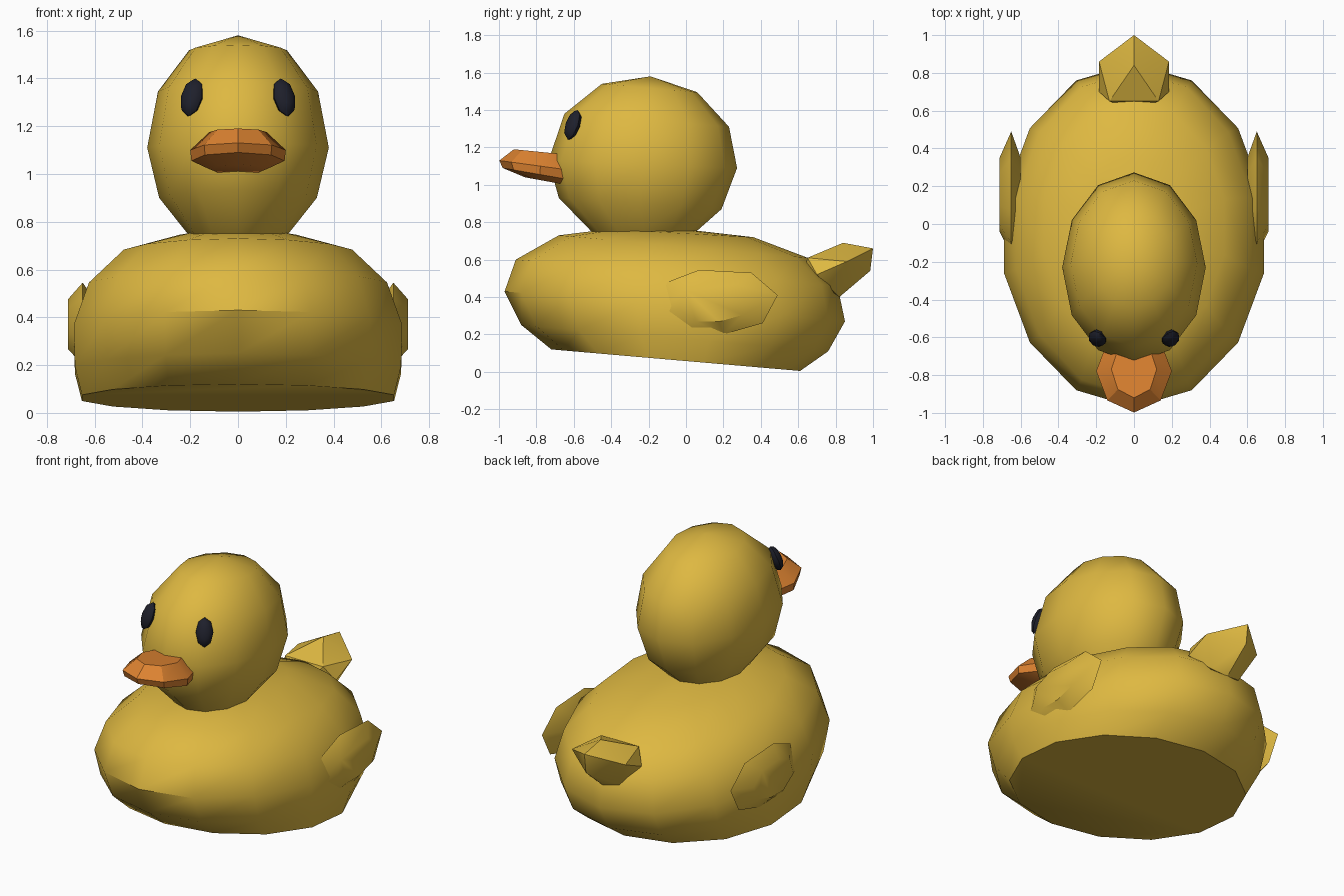
import bpy, bmesh, math
from mathutils import Vector, Matrix

if "Cube" in bpy.data.objects:
    bpy.data.objects.remove(bpy.data.objects["Cube"])


def material(name, rgb):
    m = bpy.data.materials.new(name)
    m.diffuse_color = (*rgb, 1)
    m.use_nodes = True
    m.node_tree.nodes["Principled BSDF"].inputs["Base Color"].default_value = m.diffuse_color
    return m


YELLOW = material("duck yellow", (0.73, 0.48, 0.053))
ORANGE = material("beak orange", (0.72, 0.225, 0.03))
DARK = material("eye black", (0.013, 0.014, 0.024))


def finish(bm, name, mat, angle):
    bmesh.ops.recalc_face_normals(bm, faces=bm.faces[:])
    me = bpy.data.meshes.new(name)
    bm.to_mesh(me)
    bm.free()
    me.materials.append(mat)
    ob = bpy.data.objects.new(name, me)
    bpy.context.collection.objects.link(ob)
    bpy.ops.object.select_all(action='DESELECT')
    ob.select_set(True)
    bpy.context.view_layer.objects.active = ob
    bpy.ops.object.shade_smooth_by_angle(angle=math.radians(angle))
    return ob


def loft(name, rings, segs, mat, pole=None, angle=42):
    """Tilted elliptical rings: (front y, front z, back y, back z, half width)."""
    bm = bmesh.new()
    loops = []
    for yf, zf, yb, zb, rx in rings:
        loop = []
        for i in range(segs):
            a = 2 * math.pi * i / segs
            t = (1 - math.cos(a)) / 2
            loop.append(bm.verts.new((rx * math.sin(a), yf + (yb - yf) * t, zf + (zb - zf) * t)))
        loops.append(loop)
    for lo, hi in zip(loops, loops[1:]):
        for i in range(segs):
            j = (i + 1) % segs
            bm.faces.new((lo[i], lo[j], hi[j], hi[i]))
    bm.faces.new(loops[0])
    if pole:
        p = bm.verts.new((0, *pole))
        for i in range(segs):
            bm.faces.new((loops[-1][i], loops[-1][(i + 1) % segs], p))
    else:
        bm.faces.new(loops[-1])
    return finish(bm, name, mat, angle)


def hull(name, points, mat, angle):
    bm = bmesh.new()
    for p in points:
        bm.verts.new(p)
    out = bmesh.ops.convex_hull(bm, input=bm.verts[:])
    loose = [v for v in bm.verts if not v.link_faces]
    bmesh.ops.delete(bm, geom=loose, context='VERTS')
    return finish(bm, name, mat, angle)


# Body with a flat sloping base
loft("body", [
    (-0.72, 0.12, 0.61, 0.005, 0.67),
    (-0.88, 0.25, 0.76, 0.11, 0.70),
    (-0.97, 0.43, 0.85, 0.27, 0.705),
    (-0.91, 0.60, 0.81, 0.46, 0.64),
    (-0.68, 0.73, 0.65, 0.61, 0.49),
    (-0.42, 0.762, 0.36, 0.72, 0.25)], 14, YELLOW, pole=(-0.12, 0.775))

# Head, sunk slightly into the body
loft("head", [
    (-0.45, 0.69, 0.00, 0.69, 0.16),
    (-0.51, 0.755, 0.06, 0.755, 0.215),
    (-0.68, 0.93, 0.19, 0.87, 0.33),
    (-0.735, 1.13, 0.273, 1.09, 0.38),
    (-0.65, 1.38, 0.23, 1.31, 0.335),
    (-0.45, 1.54, 0.06, 1.495, 0.205)], 12, YELLOW, pole=(-0.19, 1.58), angle=50)

# Beak
loft("beak", [
    (-0.86, 1.04, -0.64, 1.0, 0.12),
    (-0.98, 1.09, -0.58, 1.02, 0.195),
    (-0.998, 1.13, -0.56, 1.07, 0.20),
    (-0.92, 1.19, -0.62, 1.16, 0.12)], 8, ORANGE, angle=30)

# Eyes: small ovals lying against the head
for side, label in ((-1, "left"), (1, "right")):
    bm = bmesh.new()
    out = Vector((side * 0.5, -0.78, 0.36)).normalized()
    up = (Vector((0, 0, 1)) - out * out.z).normalized()
    basis = Matrix((up.cross(out), up, out)).transposed().to_4x4()
    place = Matrix.Translation((side * 0.193, -0.605, 1.32)) @ basis
    bmesh.ops.create_uvsphere(bm, u_segments=8, v_segments=6, radius=1,
                              matrix=place @ Matrix.Diagonal((0.05, 0.085, 0.035, 1)))
    finish(bm, label + "_eye", DARK, 40)

# Wings: bevelled leaf-shaped pads
rim = [(-0.10, 0.48), (0.07, 0.545), (0.35, 0.53), (0.49, 0.41),
       (0.41, 0.26), (0.20, 0.20), (0.00, 0.20), (-0.16, 0.31)]
for side, label in ((-1, "left"), (1, "right")):
    pts = []
    for x, s in ((0.60, 0.6), (0.65, 1.0), (0.712, 0.6)):
        pts += [(side * x, 0.14 + (y - 0.14) * s, 0.37 + (z - 0.37) * s) for y, z in rim]
    hull(label + "_wing", pts, YELLOW, 40)

# Tail: pointed wedge
tail = [(0, 0.84, 0.69), (0, 1.0, 0.66), (0, 0.985, 0.54), (0, 0.82, 0.40), (0, 0.60, 0.45)]
for s in (-1, 1):
    tail += [(s * 0.185, 0.86, 0.59), (s * 0.185, 0.70, 0.52),
             (s * 0.13, 0.65, 0.61), (s * 0.10, 0.80, 0.42)]
hull("tail", tail, YELLOW, 30)
